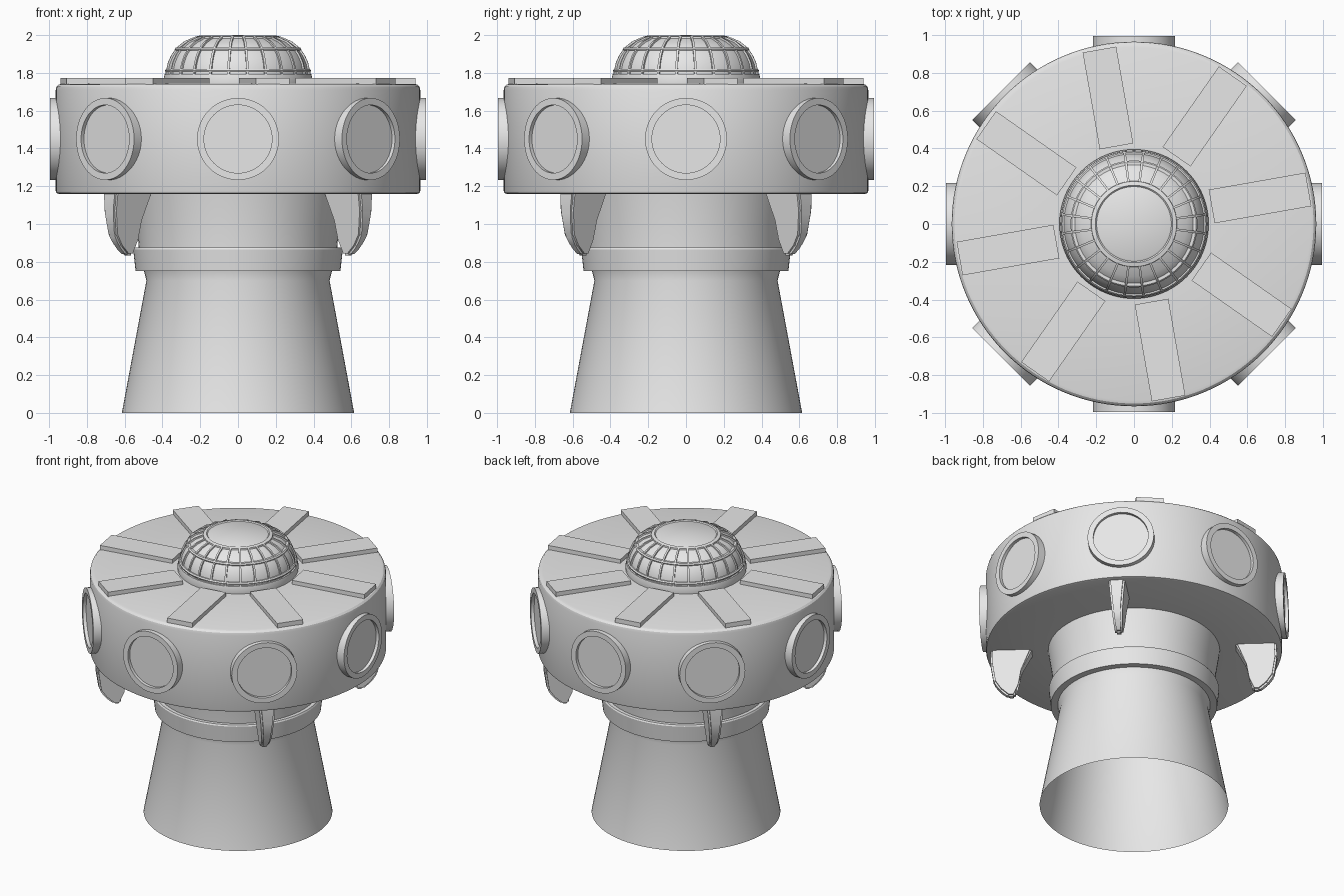
import bpy, bmesh, math
from mathutils import Matrix, Vector

if "Cube" in bpy.data.objects:
    bpy.data.objects.remove(bpy.data.objects["Cube"])

grey = bpy.data.materials.new("light_grey")
grey.diffuse_color = (0.8, 0.8, 0.8, 1)
grey.use_nodes = True
grey.node_tree.nodes["Principled BSDF"].inputs["Base Color"].default_value = grey.diffuse_color


def finish(bm, name, matrix=None, angle=30):
    bmesh.ops.remove_doubles(bm, verts=bm.verts, dist=1e-5)
    if matrix:
        bm.transform(matrix)
    bmesh.ops.recalc_face_normals(bm, faces=bm.faces)
    me = bpy.data.meshes.new(name)
    bm.to_mesh(me)
    bm.free()
    me.materials.append(grey)
    ob = bpy.data.objects.new(name, me)
    bpy.context.collection.objects.link(ob)
    bpy.ops.object.select_all(action='DESELECT')
    ob.select_set(True)
    bpy.context.view_layer.objects.active = ob
    bpy.ops.object.shade_smooth_by_angle(angle=math.radians(angle))
    return ob


def lathe(name, profile, steps=96, matrix=None, closed=False):
    bm = bmesh.new()
    vs = [bm.verts.new((r, 0, z)) for r, z in profile]
    pairs = list(zip(vs, vs[1:] + vs[:1])) if closed else list(zip(vs, vs[1:]))
    es = [bm.edges.new(p) for p in pairs]
    bmesh.ops.spin(bm, geom=vs + es, cent=(0, 0, 0), axis=(0, 0, 1),
                   angle=2 * math.pi, steps=steps)
    return finish(bm, name, matrix)


def slab(bm, outline, half_widths, matrix):
    # Outline in the radial x/z plane, given thickness along y at each point
    sides = [[bm.verts.new(matrix @ Vector((x, s * w, z)))
              for (x, z), w in zip(outline, half_widths)] for s in (-1, 1)]
    n = len(outline)
    bm.faces.new(sides[0])
    bm.faces.new(sides[1][::-1])
    for i in range(n):
        j = (i + 1) % n
        bm.faces.new((sides[0][i], sides[0][j], sides[1][j], sides[1][i]))


def turn(deg):
    return Matrix.Rotation(math.radians(deg), 4, 'Z')


# Flared pedestal, open underneath
lathe("pedestal", [(0.615, 0), (0.485, 0.70), (0.497, 0.75)])
# Collar band and flared neck
lathe("collar", [(0.49, 0.75), (0.542, 0.75), (0.555, 0.865), (0.55, 0.875), (0.52, 0.875)])
lathe("neck", [(0.525, 0.87), (0.535, 1.0), (0.56, 1.165)])

# Large drum with rounded rims
lathe("drum", [(0.50, 1.16), (0.95, 1.16), (0.961, 1.164), (0.965, 1.175), (0.965, 1.71),
               (0.961, 1.727), (0.95, 1.738), (0.935, 1.742), (0.33, 1.745)], 128)

# Eight round ports with recessed faces
for k in range(8):
    m = turn(45 * k) @ Matrix.Translation((0, 0, 1.45)) @ Matrix.Rotation(math.pi / 2, 4, 'Y')
    lathe(f"port_{k}", [(0.217, 0.91), (0.217, 0.995), (0.18, 0.995), (0.18, 0.973), (0, 0.973)], 48, m)

# Eight flat plates on the drum roof
for k in range(8):
    bm = bmesh.new()
    bmesh.ops.create_cube(bm, size=1, matrix=Matrix.Translation((0.681, 0.02, 1.752))
                          @ Matrix.Diagonal((0.52, 0.18, 0.04, 1)))
    finish(bm, f"roof_plate_{k}", turn(10 + 45 * k))

# Four tapered fins under the drum
fin = [(0.655, 1.18), (0.93, 1.18), (0.935, 1.07), (0.915, 0.94), (0.875, 0.88), (0.82, 0.832),
       (0.775, 0.832), (0.765, 0.92), (0.735, 1.02)]
for k, a in enumerate((43, 137, 223, 317)):
    bm = bmesh.new()
    slab(bm, fin, [0.025 + 0.03 * (z - 0.832) / 0.348 for x, z in fin], Matrix())
    bmesh.ops.bevel(bm, geom=bm.edges[:], offset=0.012, segments=2, affect='EDGES')
    finish(bm, f"fin_{k}", turn(a), 40)

# Dome panels and flat cap
dome = [(0.375, 1.74), (0.376, 1.80), (0.365, 1.85), (0.347, 1.89), (0.318, 1.93),
        (0.278, 1.961), (0.22, 1.985)]
lathe("dome", dome)
lathe("dome_cap", [(0.228, 1.978), (0.226, 1.992), (0.205, 1.997), (0.198, 1.991), (0.19, 1.995), (0, 2.0)])

# Rings around the dome
for name, r, z, h in (("base", 0.392, 1.765, 0.03), ("lower", 0.384, 1.812, 0.008),
                      ("upper", 0.333, 1.926, 0.008)):
    lathe(f"dome_ring_{name}", [(r - 0.03, z - h), (r, z - h), (r + 0.003, z), (r - 0.004, z + h),
                                (r - 0.03, z + h)], closed=True)

# Ribs running up the dome
outer = [(r * 1.025, z + 0.008 * (z - 1.74) / 0.25) for r, z in dome]
inner = [(r - 0.015, z - 0.01) for r, z in reversed(dome)]
bm = bmesh.new()
for k in range(24):
    slab(bm, outer + inner, [0.006] * 14, turn(7.5 + 15 * k))
finish(bm, "dome_ribs")
